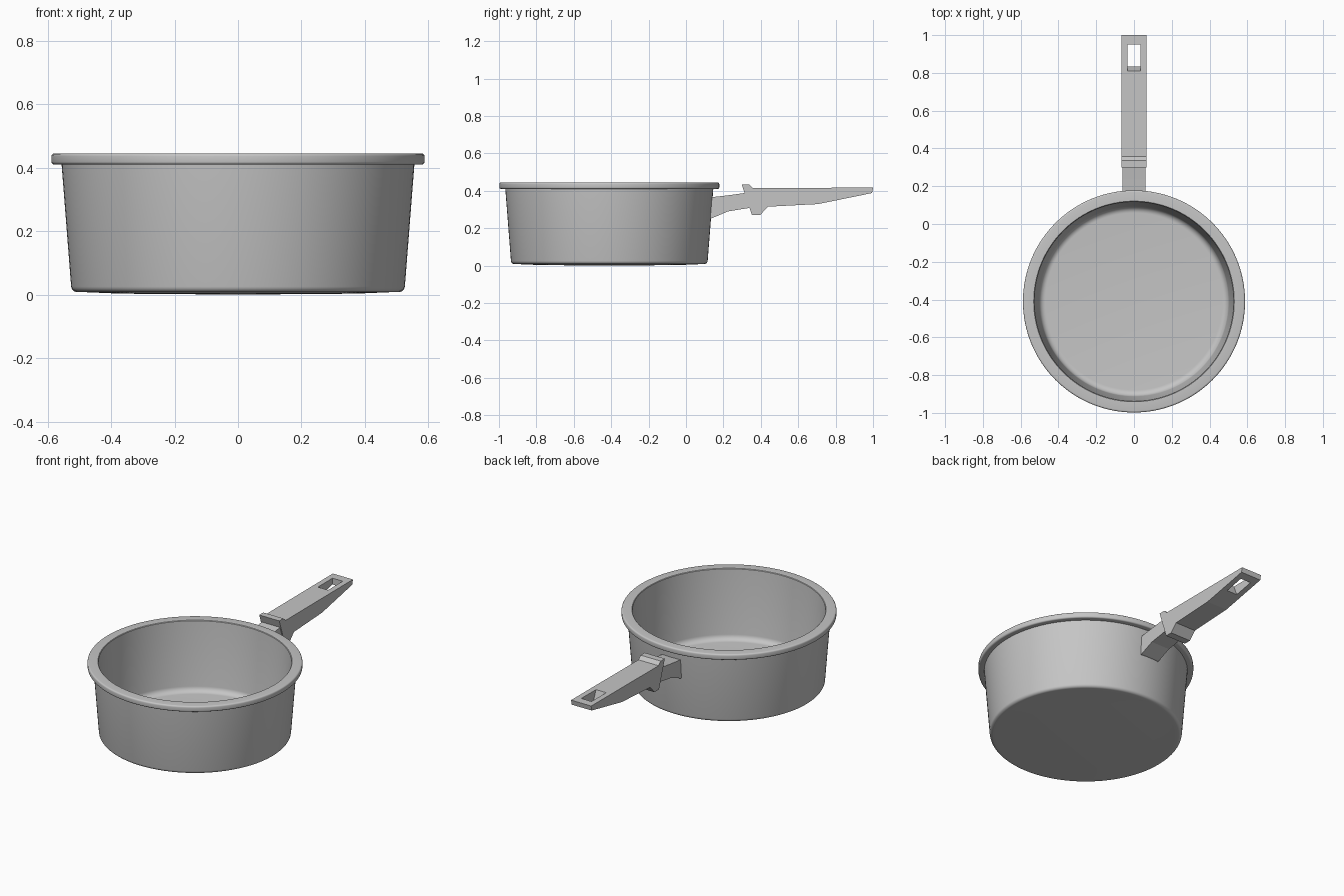
import bpy
import bmesh
import math

if "Cube" in bpy.data.objects:
    bpy.data.objects.remove(bpy.data.objects["Cube"], do_unlink=True)

PAN_Y = -0.41

# Single grey colour
grey = bpy.data.materials.new("satin_grey")
grey.use_nodes = True
colour = (0.56, 0.56, 0.56, 1)
grey.diffuse_color = colour
grey.node_tree.nodes["Principled BSDF"].inputs["Base Color"].default_value = colour


def finish(name, bm, smooth_angle=None):
    """Turn a bmesh into a named, coloured object."""
    bmesh.ops.remove_doubles(bm, verts=bm.verts, dist=0.0001)
    bmesh.ops.recalc_face_normals(bm, faces=bm.faces)
    mesh = bpy.data.meshes.new(name)
    bm.to_mesh(mesh)
    bm.free()
    mesh.materials.append(grey)
    if smooth_angle:
        mesh.shade_smooth()
        mesh.set_sharp_from_angle(angle=math.radians(smooth_angle))
    obj = bpy.data.objects.new(name, mesh)
    bpy.context.collection.objects.link(obj)
    return obj


def arc(r, z, radius, start, end, steps=5):
    """Points of a rounded corner centred on (r, z), angles in degrees."""
    angles = [math.radians(start + (end - start) * i / steps) for i in range(steps + 1)]
    return [(r + radius * math.cos(a), z + radius * math.sin(a)) for a in angles]


def lathe(name, profile, steps=128):
    """Revolve an (r, z) profile about the pan's axis."""
    bm = bmesh.new()
    verts = [bm.verts.new((r, PAN_Y, z)) for r, z in profile]
    edges = [bm.edges.new(pair) for pair in zip(verts, verts[1:])]
    bmesh.ops.spin(bm, geom=verts + edges, cent=(0, PAN_Y, 0), axis=(0, 0, 1),
                   angle=math.tau, steps=steps)
    return finish(name, bm, 35)


def prism(name, profile, half_width):
    """Extrude a (y, z) side profile symmetrically across x."""
    bm = bmesh.new()
    face = bm.faces.new([bm.verts.new((-half_width, y, z)) for y, z in profile])
    side = bmesh.ops.extrude_face_region(bm, geom=[face])["geom"]
    moved = [v for v in side if isinstance(v, bmesh.types.BMVert)]
    bmesh.ops.translate(bm, verts=moved, vec=(2 * half_width, 0, 0))
    return finish(name, bm)


# Pan: slightly domed base, tapered wall, rolled rim, hollow interior
pan_profile = (
    [(0, 0), (0.37, 0.003), (0.49, 0.008)]
    + arc(0.507, 0.027, 0.019, -90, -5)
    + [(0.556, 0.41)]
    + arc(0.579, 0.419, 0.009, -90, 0, 4)
    + arc(0.579, 0.436, 0.009, 0, 90, 4)
    + [(0.531, 0.445), (0.528, 0.442)]
    + arc(0.469, 0.062, 0.034, -5, -90, 7)
    + [(0, 0.028)]
)
lathe("pan", pan_profile)

# Bracket joining wall and grip
prism("handle_bracket", [(0.12, 0.365), (0.14, 0.366), (0.235, 0.377), (0.36, 0.395),
                         (0.36, 0.311), (0.33, 0.307), (0.225, 0.29), (0.14, 0.254),
                         (0.12, 0.25)], 0.061)

# Grip with collar at the pan end
grip = prism("handle_grip", [(0.298, 0.435), (0.337, 0.435), (0.358, 0.415), (1.0, 0.417),
                             (0.995, 0.388), (0.706, 0.329), (0.438, 0.315),
                             (0.396, 0.27), (0.353, 0.27)], 0.067)

# Hanging hole with one sloping end
cutter = prism("hole_cutter", [(0.797, 0.45), (0.95, 0.45), (0.95, 0.3), (0.855, 0.3)], 0.034)
cutter.hide_render = True
cut = grip.modifiers.new("hanging_hole", "BOOLEAN")
cut.operation = "DIFFERENCE"
cut.solver = "EXACT"
cut.object = cutter
bpy.context.view_layer.objects.active = grip
bpy.ops.object.modifier_apply(modifier=cut.name)
bpy.data.objects.remove(cutter, do_unlink=True)
